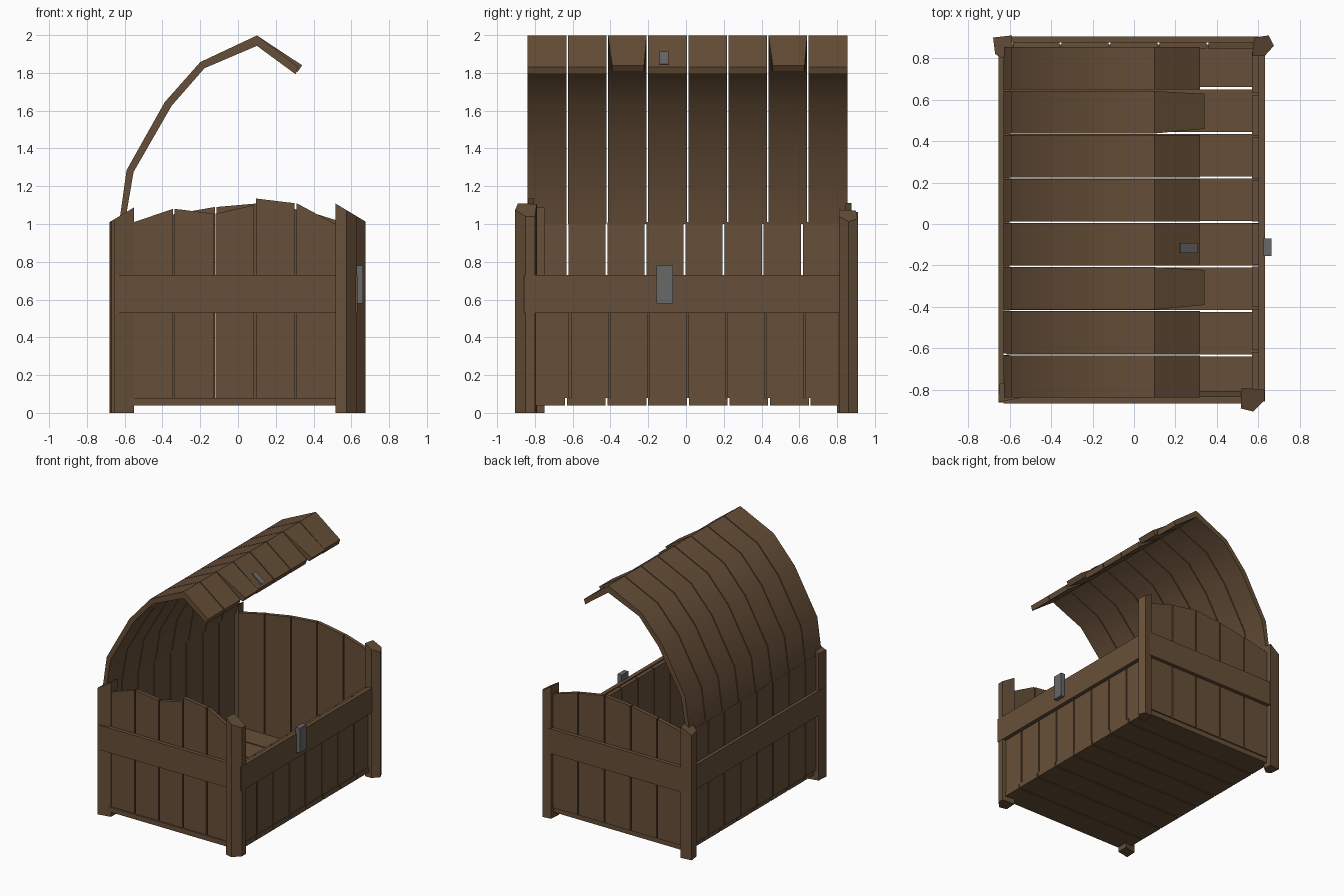
import bpy, bmesh, math

if "Cube" in bpy.data.objects:
    bpy.data.objects.remove(bpy.data.objects["Cube"])


def material(name, color):
    m = bpy.data.materials.new(name)
    m.diffuse_color = (*color, 1)
    m.use_nodes = True
    m.node_tree.nodes["Principled BSDF"].inputs["Base Color"].default_value = m.diffuse_color
    return m


WOOD = material("dark brown wood", (0.135, 0.078, 0.040))
IRON = material("iron gray", (0.138, 0.138, 0.142))


def solids(name, pairs, mat, smooth=False):
    """One object made of solids, each joining two matching point loops."""
    bm = bmesh.new()
    for a, b in pairs:
        va = [bm.verts.new(p) for p in a]
        vb = [bm.verts.new(p) for p in b]
        n = len(a)
        bm.faces.new(va)
        bm.faces.new(vb[::-1])
        for i in range(n):
            j = (i + 1) % n
            bm.faces.new((va[j], va[i], vb[i], vb[j]))
    bmesh.ops.recalc_face_normals(bm, faces=bm.faces)
    me = bpy.data.meshes.new(name)
    bm.to_mesh(me)
    bm.free()
    me.materials.append(mat)
    if smooth:
        me.shade_smooth()
        me.set_sharp_from_angle(angle=math.radians(32))
    ob = bpy.data.objects.new(name, me)
    bpy.context.collection.objects.link(ob)
    return ob


def box(x0, x1, y0, y1, z0, z1):
    base = [(x0, y0), (x1, y0), (x1, y1), (x0, y1)]
    return [(x, y, z0) for x, y in base], [(x, y, z1) for x, y in base]


G = 0.005  # half gap between planks

# floor planks, running left to right
solids("floor", [box(-0.615, 0.605, -0.85 + i * 0.215 + G, -0.85 + (i + 1) * 0.215 - G, 0.04, 0.08)
                 for i in range(8)], WOOD)


# long walls: the hinge side is taller than the opening side
def long_wall(name, x0, x1, y0, y1, top):
    w = (y1 - y0) / 8
    solids(name, [box(x0, x1, y0 + i * w + G, y0 + (i + 1) * w - G, 0.08, top)
                  for i in range(8)], WOOD)


long_wall("hinge_side_wall", -0.63, -0.60, -0.835, 0.82, 1.01)
long_wall("opening_side_wall", 0.57, 0.60, -0.82, 0.835, 0.72)


# end walls with an uneven arched top
def end_wall(name, y0, y1, x0, x1, tops):
    w = (x1 - x0) / len(tops)
    pairs = []
    for i, (zl, zr) in enumerate(tops):
        a, b = x0 + i * w + G, x0 + (i + 1) * w - G
        prof = [(a, 0.08), (b, 0.08), (b, zr), (a, zl)]
        pairs.append(([(x, y0, z) for x, z in prof], [(x, y1, z) for x, z in prof]))
    solids(name, pairs, WOOD)


end_wall("front_end_wall", -0.835, -0.805, -0.555, 0.52,
         [(1.01, 1.08), (1.08, 1.055), (1.055, 1.10), (1.135, 1.11), (1.11, 1.00)])
end_wall("back_end_wall", 0.845, 0.875, -0.59, 0.59,
         [(1.00, 1.05), (1.05, 1.09), (1.09, 1.11), (1.11, 1.07), (1.07, 1.00)])

# rough corner posts with tops sloping down outwards
posts = {
    "front_right_post": [(0.52, -0.79), (0.63, -0.80), (0.63, -0.85), (0.575, -0.905), (0.515, -0.89)],
    "back_right_post": [(0.57, 0.81), (0.63, 0.81), (0.675, 0.86), (0.65, 0.91), (0.58, 0.90)],
    "back_left_post": [(-0.68, 0.90), (-0.67, 0.82), (-0.635, 0.80), (-0.585, 0.84), (-0.59, 0.91)],
    "front_left_post": [(-0.655, -0.86), (-0.55, -0.84), (-0.55, -0.75), (-0.65, -0.77)],
}
for name, base in posts.items():
    solids(name, [([(x, y, 0) for x, y in base],
                   [(x, y, 1.04 + 0.6 * (0.63 - abs(x))) for x, y in base])], WOOD)

# horizontal bands around the chest
for name, dims in {
    "front_band": (-0.63, 0.53, -0.865, -0.835),
    "back_band": (-0.60, 0.60, 0.875, 0.905),
    "hinge_side_band": (-0.655, -0.63, -0.862, 0.83),
    "opening_side_band": (0.60, 0.632, -0.857, 0.82),
}.items():
    solids(name, [box(*dims, 0.53, 0.73)], WOOD)

# open curved lid: eight bent planks, two with lifted tapered tips
outer = [(-0.63, 1.00), (-0.59, 1.285), (-0.388, 1.645), (-0.20, 1.857), (0.10, 1.998)]
inner = [(0.10, 1.943), (-0.177, 1.825), (-0.352, 1.625), (-0.553, 1.275), (-0.60, 1.00)]
pairs = []
for i in range(8):
    y0, y1 = -0.838 + i * 0.2125, -0.838 + (i + 1) * 0.2125 - 0.008
    lifted = i in (2, 6)
    tips = [(0.34, 1.84), (0.315, 1.805)] if lifted else [(0.318, 1.832), (0.305, 1.793)]
    prof = outer + tips + inner
    inset = [0.022 if (lifted and p in tips) else 0 for p in prof]
    pairs.append(([(x, y0 + d, z) for (x, z), d in zip(prof, inset)],
                  [(x, y1 - d * 0.6, z) for (x, z), d in zip(prof, inset)]))
solids("lid_planks", pairs, WOOD, smooth=True)

# metal latch on the opening side and its small plate on the lid
solids("latch", [box(0.625, 0.663, -0.155, -0.07, 0.58, 0.78)], IRON)
plate = [(0.225, 1.912), (0.31, 1.848), (0.295, 1.84), (0.215, 1.90)]
solids("lid_catch", [([(x, -0.14, z) for x, z in plate],
                      [(x, -0.092, z) for x, z in plate])], IRON)
